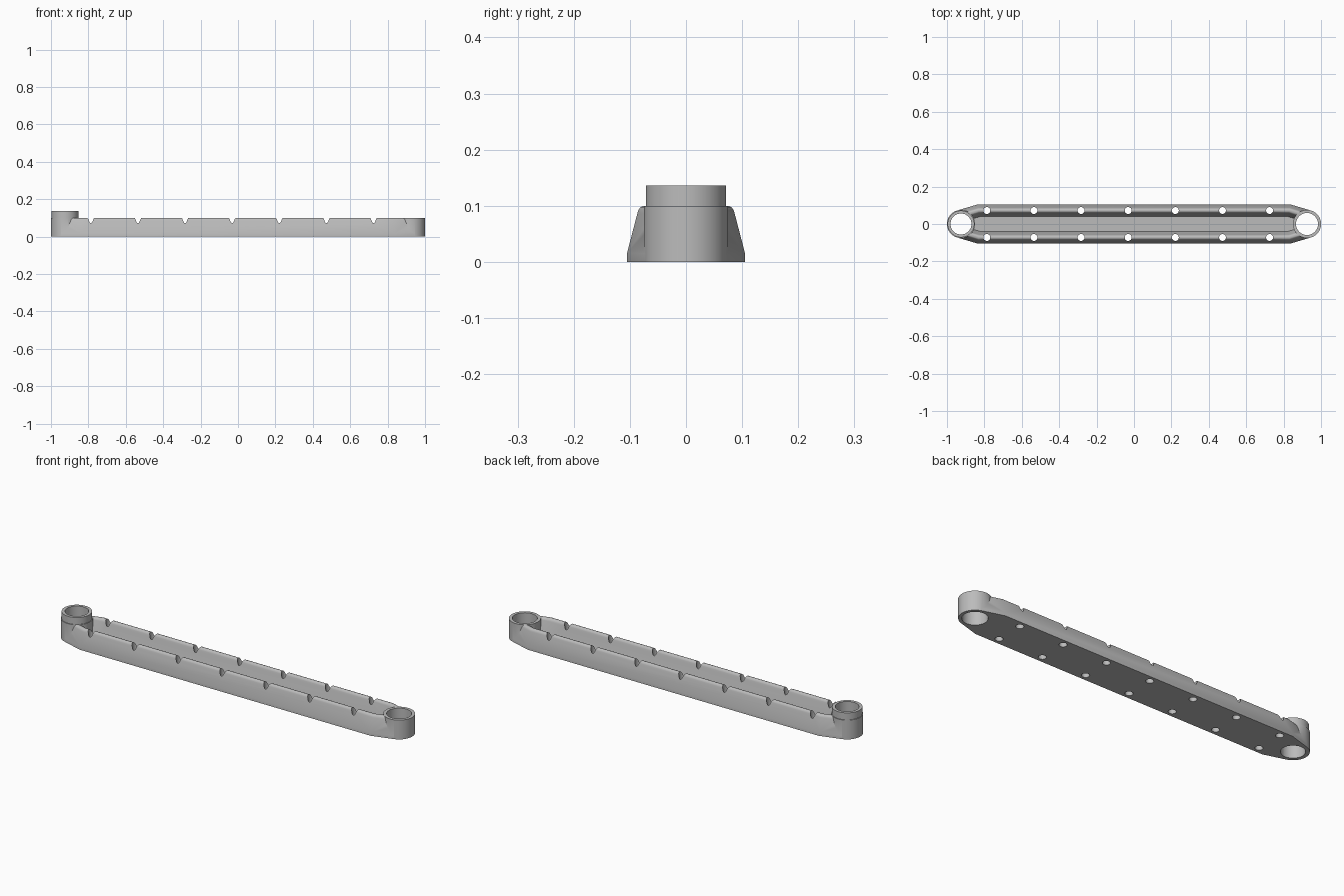
import bpy, bmesh, math

if "Cube" in bpy.data.objects:
    bpy.data.objects.remove(bpy.data.objects["Cube"], do_unlink=True)

grey = bpy.data.materials.new("plain grey")
grey.use_nodes = True
grey.diffuse_color = (0.5, 0.5, 0.5, 1)
grey.node_tree.nodes["Principled BSDF"].inputs["Base Color"].default_value = (0.5, 0.5, 0.5, 1)

END_X, TUBE_R, HEIGHT = 0.925, 0.075, 0.10
RAIL_Y, RAIL_HALF = 0.072, 0.033


def finish(name, bm):
    bmesh.ops.recalc_face_normals(bm, faces=bm.faces)
    mesh = bpy.data.meshes.new(name)
    bm.to_mesh(mesh)
    bm.free()
    mesh.materials.append(grey)
    obj = bpy.data.objects.new(name, mesh)
    bpy.context.collection.objects.link(obj)
    return obj


def cylinder(name, x, y, r, z0, z1, sides=64):
    bm = bmesh.new()
    bmesh.ops.create_cone(bm, cap_ends=True, segments=sides, radius1=r, radius2=r, depth=z1 - z0)
    bmesh.ops.translate(bm, verts=bm.verts, vec=(x, y, (z0 + z1) / 2))
    return finish(name, bm)


def box(name, hx, hy, z1):
    bm = bmesh.new()
    bmesh.ops.create_cube(bm, size=1)
    for v in bm.verts:
        v.co = (v.co.x * 2 * hx, v.co.y * 2 * hy, (v.co.z + 0.5) * z1)
    return finish(name, bm)


def rail(name, side):
    """Tapered rail with a rounded top, bending in to the tube at each end."""
    half = [(RAIL_HALF, 0), (RAIL_HALF, 0.016), (0.0145, 0.087),
            (0.0125, 0.093), (0.009, 0.0975), (0.004, HEIGHT)]
    profile = half + [(-o, z) for o, z in reversed(half)]
    bend = math.atan2(0.033, 0.111)
    end = (0.946, 0.072, math.sin(bend), math.cos(bend))
    corner = (0.835, 0.105, math.tan(bend / 2), 1)
    path = [(sx * x, y, sx * nx, ny) for sx, (x, y, nx, ny)
            in ((-1, end), (-1, corner), (1, corner), (1, end))]
    bm = bmesh.new()
    rings = []
    for x, y, nx, ny in path:
        rings.append([bm.verts.new((x + nx * (o - RAIL_HALF),
                                    side * (y + ny * (o - RAIL_HALF)), z))
                      for o, z in profile])
    n = len(profile)
    for a, b in zip(rings, rings[1:]):
        for i in range(n):
            j = (i + 1) % n
            bm.faces.new((a[i], a[j], b[j], b[i]))
    bm.faces.new(rings[0])
    bm.faces.new(rings[-1])
    return finish(name, bm)


def combine(target, other, operation):
    mod = target.modifiers.new(operation.lower(), "BOOLEAN")
    mod.operation, mod.solver, mod.object = operation, "EXACT", other
    bpy.context.view_layer.objects.active = target
    bpy.ops.object.modifier_apply(modifier=mod.name)
    bpy.data.objects.remove(other, do_unlink=True)


# Body: floor plate, two rails, end tubes and the raised collar
body = box("link_body", 0.9, 0.05, 0.016)
for side in (-1, 1):
    combine(body, rail("rail", side), "UNION")
for sx in (-1, 1):
    combine(body, cylinder("end_tube", sx * END_X, 0, TUBE_R, 0, HEIGHT), "UNION")
combine(body, cylinder("collar", -END_X, 0, 0.0715, 0.05, 0.136), "UNION")

# Bores through the end tubes
combine(body, cylinder("left_bore", END_X, 0, 0.059, -0.1, 0.3), "DIFFERENCE")
combine(body, cylinder("right_bore", -END_X, 0, 0.056, -0.1, 0.3), "DIFFERENCE")

# Row of pin holes down through each rail
for i in range(7):
    for side in (-1, 1):
        pin = cylinder("pin_hole", -0.787 + 0.252 * i, side * RAIL_Y, 0.0185, -0.1, 0.3, 24)
        combine(body, pin, "DIFFERENCE")

# Smooth shading with crisp edges
bpy.ops.object.select_all(action="DESELECT")
body.select_set(True)
bpy.context.view_layer.objects.active = body
bpy.ops.object.shade_smooth_by_angle(angle=math.radians(30))
